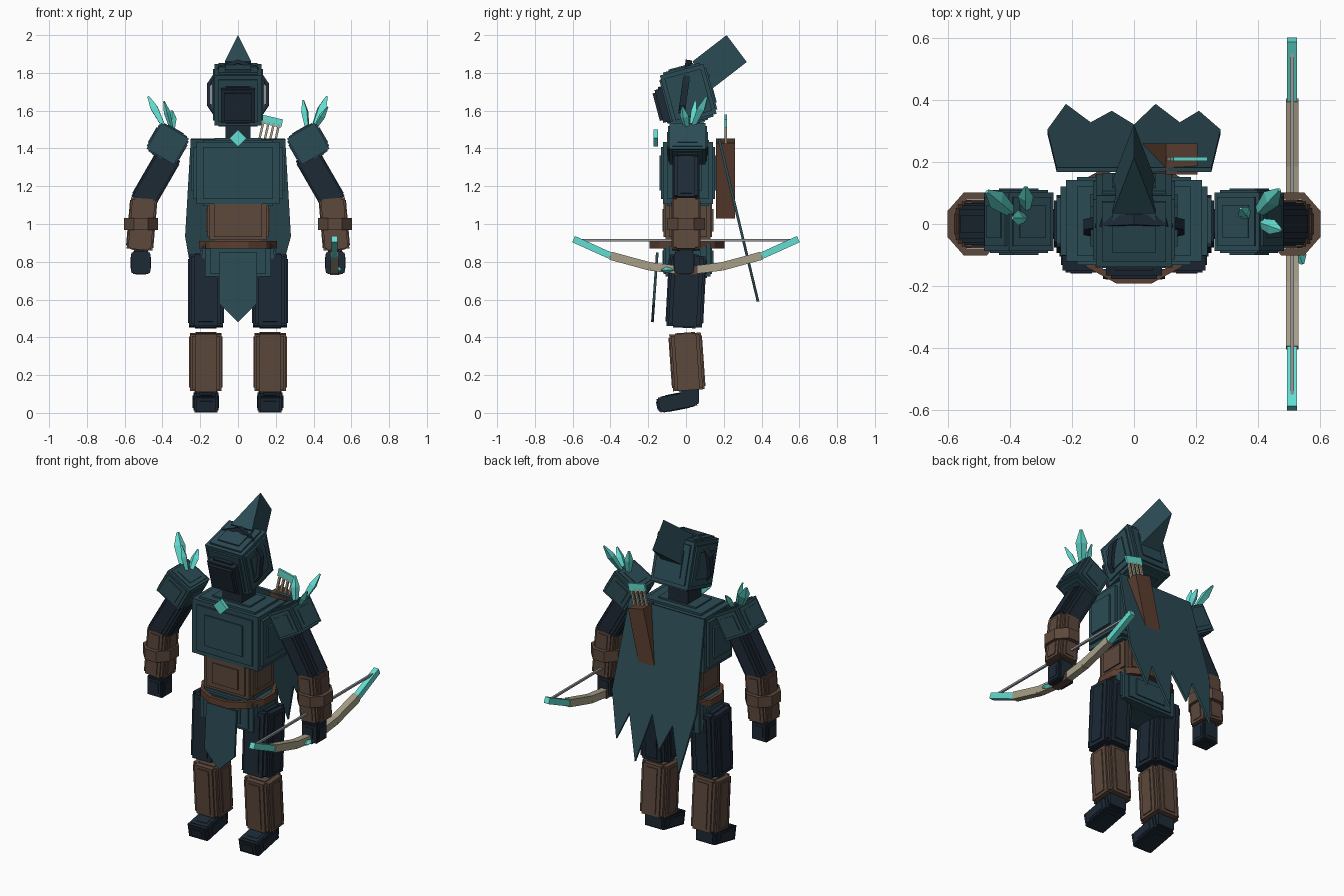
import bpy, bmesh, math
from mathutils import Matrix, Vector, Euler

if "Cube" in bpy.data.objects:
    bpy.data.objects.remove(bpy.data.objects["Cube"])


def material(name, srgb):
    m = bpy.data.materials.new(name)
    m.diffuse_color = [((c / 255 + 0.055) / 1.055) ** 2.4 for c in srgb] + [1]
    m.use_nodes = True
    m.node_tree.nodes["Principled BSDF"].inputs["Base Color"].default_value = m.diffuse_color
    return m


TEAL = material("dark teal cloth", (43, 75, 84))
NAVY = material("navy cloth", (29, 41, 53))
BROWN = material("brown leather", (92, 72, 60))
RUST = material("reddish leather", (92, 62, 48))
BONE = material("bone", (168, 160, 136))
CYAN = material("cyan crystal", (98, 222, 210))
GREY = material("grey string", (150, 152, 155))


def finish(name, bm, mat):
    bmesh.ops.recalc_face_normals(bm, faces=bm.faces)
    me = bpy.data.meshes.new(name)
    bm.to_mesh(me)
    bm.free()
    me.materials.append(mat)
    ob = bpy.data.objects.new(name, me)
    bpy.context.collection.objects.link(ob)
    return ob


def boxes(name, centre, rot, sizes, mat):
    """Several boxes sharing one centre and rotation (degrees)."""
    bm = bmesh.new()
    turn = Euler([math.radians(a) for a in rot]).to_matrix().to_4x4()
    for s in sizes:
        m = Matrix.Translation(centre) @ turn @ Matrix.Diagonal((*s, 1))
        bmesh.ops.create_cube(bm, size=1, matrix=m)
    return finish(name, bm, mat)


def stepped(name, centre, size, mat, rot=(0, 0, 0)):
    """Block with two layers of raised plates on every side."""
    f = [(.88, .88, .88)]
    for i in range(3):
        for a, b in ((1, .5), (.95, .74)):
            f.append([a if k == i else b for k in range(3)])
    return boxes(name, centre, rot, [[s * k for s, k in zip(size, r)] for r in f], mat)


def slatted(name, centre, size, mat, rot=(0, 0, 0)):
    """Limb block: long slats round a vertical axis."""
    f = [(.84, .84, .92), (1, .4, .86), (.4, 1, .86), (.94, .66, .97),
         (.66, .94, .97), (.6, .6, 1)]
    return boxes(name, centre, rot, [[s * k for s, k in zip(size, r)] for r in f], mat)


def plate(name, pts, origin, u, v, thick, mat):
    """Flat outline in the plane (u, v), extruded by thick."""
    u, v, o = Vector(u), Vector(v).normalized(), Vector(origin)
    n = u.cross(v).normalized() * thick
    bm = bmesh.new()
    face = bm.faces.new([bm.verts.new(o + u * a + v * b - n / 2) for a, b in pts])
    ext = bmesh.ops.extrude_face_region(bm, geom=[face])
    bmesh.ops.translate(bm, vec=n, verts=[g for g in ext["geom"] if isinstance(g, bmesh.types.BMVert)])
    return finish(name, bm, mat)


def ring(name, centre, ra, rb, wall, depth, n, mat, rot=(0, 0, 0)):
    """Faceted band with a rectangular section."""
    bm = bmesh.new()
    m = Matrix.Translation(centre) @ Euler([math.radians(a) for a in rot]).to_matrix().to_4x4()
    loops = []
    for i in range(n):
        a = 2 * math.pi * (i + .5) / n
        loops.append([bm.verts.new(m @ Vector((math.cos(a) * (ra - w), math.sin(a) * (rb - w), h)))
                      for w, h in ((0, -depth / 2), (0, depth / 2), (wall, depth / 2), (wall, -depth / 2))])
    for i in range(n):
        p, q = loops[i], loops[(i + 1) % n]
        for k in range(4):
            bm.faces.new((p[k], q[k], q[(k + 1) % 4], p[(k + 1) % 4]))
    return finish(name, bm, mat)


def spike(name, base, tip, width):
    """Four-sided crystal, widest in its upper half."""
    b, t = Vector(base), Vector(tip)
    d = t - b
    q = d.to_track_quat('Z', 'Y')
    bm = bmesh.new()
    prev = None
    for f, w in ((0, .45), (.65, 1), (1, .25)):
        cur = [bm.verts.new(b + d * f + q @ Vector((x * w * width / 2, y * w * width / 2, 0)))
               for x, y in ((1, 0), (0, .7), (-1, 0), (0, -.7))]
        if prev:
            for k in range(4):
                bm.faces.new((prev[k], prev[(k + 1) % 4], cur[(k + 1) % 4], cur[k]))
        else:
            bm.faces.new(cur)
        prev = cur
    bm.faces.new(prev)
    return finish(name, bm, CYAN)


# Torso
stepped("chest", (0, .01, 1.27), (.5, .3, .37), TEAL)
stepped("belly", (0, .01, 1.02), (.34, .27, .24), BROWN)
stepped("hips", (0, .01, .81), (.4, .27, .2), TEAL)
ring("belt", (0, .005, .89), .215, .205, .022, .04, 12, RUST)
boxes("neck", (0, .01, 1.48), (0, 0, 0), [(.13, .13, .14)], NAVY)
plate("collar_gem", [(0, .045), (-.045, 0), (0, -.045), (.045, 0)],
      (0, -.16, 1.455), (1, 0, 0), (0, 0, 1), .022, CYAN)
plate("front_tabard", [(-.1, .37), (.1, .37), (.1, .1), (0, 0), (-.1, .1)],
      (0, -.178, .48), (1, 0, 0), (0, .07, 1), .014, TEAL)

# Head and hood
stepped("hood", (0, .012, 1.685), (.28, .27, .31), TEAL, (15, 0, 0))
boxes("face", (0, -.095, 1.635), (15, 0, 0), [(.18, .1, .18), (.15, .13, .15), (.12, .06, .2)], NAVY)
ring("hood_rim", (0, -.01, 1.685), .172, .185, .02, .035, 10, NAVY, (82, 0, 0))
bm = bmesh.new()  # hood peak: wedge closing to an upright edge
back, down = Vector((0, .79, .61)), Vector((0, .6, -.8))
top = Vector((0, .215, 2.0))
v = [bm.verts.new(top + down * s - back * d + Vector((x, 0, 0)))
     for s in (0, .178) for x, d in ((0, 0), (-.07, .23), (.07, .23))]
for f in ((0, 1, 2), (3, 5, 4), (0, 3, 4, 1), (1, 4, 5, 2), (2, 5, 3, 0)):
    bm.faces.new([v[i] for i in f])
finish("hood_peak", bm, TEAL)

# Ragged cape, sloping out behind (distances measured down the slope)
cape = [(-.25, 0), (-.28, .53), (-.22, .885), (-.14, .63), (-.072, .79), (0, .6),
        (.07, .885), (.148, .63), (.21, .79), (.28, .53), (.25, 0)]
plate("cape", cape, (0, .175, 1.45), (1, 0, 0), (0, .205, -.855), .014, TEAL)

# Quiver and arrows
tilt = 13
axis = Vector((math.sin(math.radians(tilt)), 0, math.cos(math.radians(tilt))))
side = Vector((axis.z, 0, -axis.x))
mid = Vector((.108, .21, 1.24))
boxes("quiver", mid, (0, tilt, 0), [(.105, .1, .41)], RUST)
for i in range(4):
    p = mid + side * (i - 1.5) * .028
    boxes("arrow_shaft", p + axis * .23, (0, tilt, 0), [(.012, .012, .15)], BONE)
    boxes("arrow_fletching", p + axis * .312, (0, tilt, 0), [(.029, .012, .045)], CYAN)

# Limbs
for s, tag in ((-1, "left"), (1, "right")):
    slatted(tag + "_thigh", (s * .17, 0, .645), (.19, .2, .39), NAVY, (-3, 0, 0))
    slatted(tag + "_shin", (s * .17, .005, .27), (.178, .178, .31), BROWN, (4, 0, 0))
    stepped(tag + "_foot", (s * .17, -.045, .06), (.14, .225, .09), NAVY, (11, 0, 0))
    boxes(tag + "_ankle", (s * .17, .02, .1), (0, 0, 0), [(.11, .1, .09)], NAVY)
    stepped(tag + "_shoulder", (s * .372, .008, 1.425), (.19, .215, .18), TEAL, (0, -30 * s, 0))
    slatted(tag + "_upper_arm", (s * .435, 0, 1.24), (.14, .145, .3), NAVY, (0, -30 * s, 0))
    slatted(tag + "_forearm", (s * .51, 0, 1.0), (.145, .155, .28), BROWN, (0, -5 * s, 0))
    ring(tag + "_cuff", (s * .513, 0, 1.0), .097, .11, .025, .065, 8, BROWN)
    stepped(tag + "_hand", (s * .515, -.01, .795), (.11, .11, .125), NAVY)
    boxes(tag + "_wrist", (s * .513, 0, .86), (0, 0, 0), [(.075, .075, .08)], NAVY)

# Shoulder crystals
spikes = [((-.385, .03, 1.5), (-.475, .105, 1.675), .065),
          ((-.345, .02, 1.48), (-.392, .02, 1.65), .05),
          ((-.35, .03, 1.48), (-.35, .12, 1.6), .05),
          ((.395, .03, 1.5), (.47, .11, 1.675), .065),
          ((.37, .02, 1.48), (.345, .05, 1.655), .05),
          ((.39, .01, 1.48), (.475, -.02, 1.62), .05)]
for b, t, w in spikes:
    spike("shoulder_crystal", b, t, w)

# Bow, held flat along the y direction
path = [(-.595, .92), (-.4, .832), (-.19, .775), (0, .752), (.19, .775), (.4, .832), (.595, .92)]
for i, (a, b) in enumerate(zip(path, path[1:])):
    end = i in (0, 5)
    dy, dz = b[0] - a[0], b[1] - a[1]
    boxes("bow_tip" if end else "bow_limb",
          (.511, (a[0] + b[0]) / 2, (a[1] + b[1]) / 2),
          (math.degrees(math.atan2(dz, dy)), 0, 0),
          [(.032 if end else .04, math.hypot(dy, dz), .036 if end else .044)],
          CYAN if end else BONE)
boxes("bow_string", (.511, 0, .914), (0, 0, 0), [(.012, 1.14, .012)], GREY)
boxes("bow_grip", (.511, 0, .755), (0, 0, 0), [(.048, .12, .05)], BROWN)
spike("bow_gem", (.52, -.06, .757), (.545, -.13, .757), .045)
